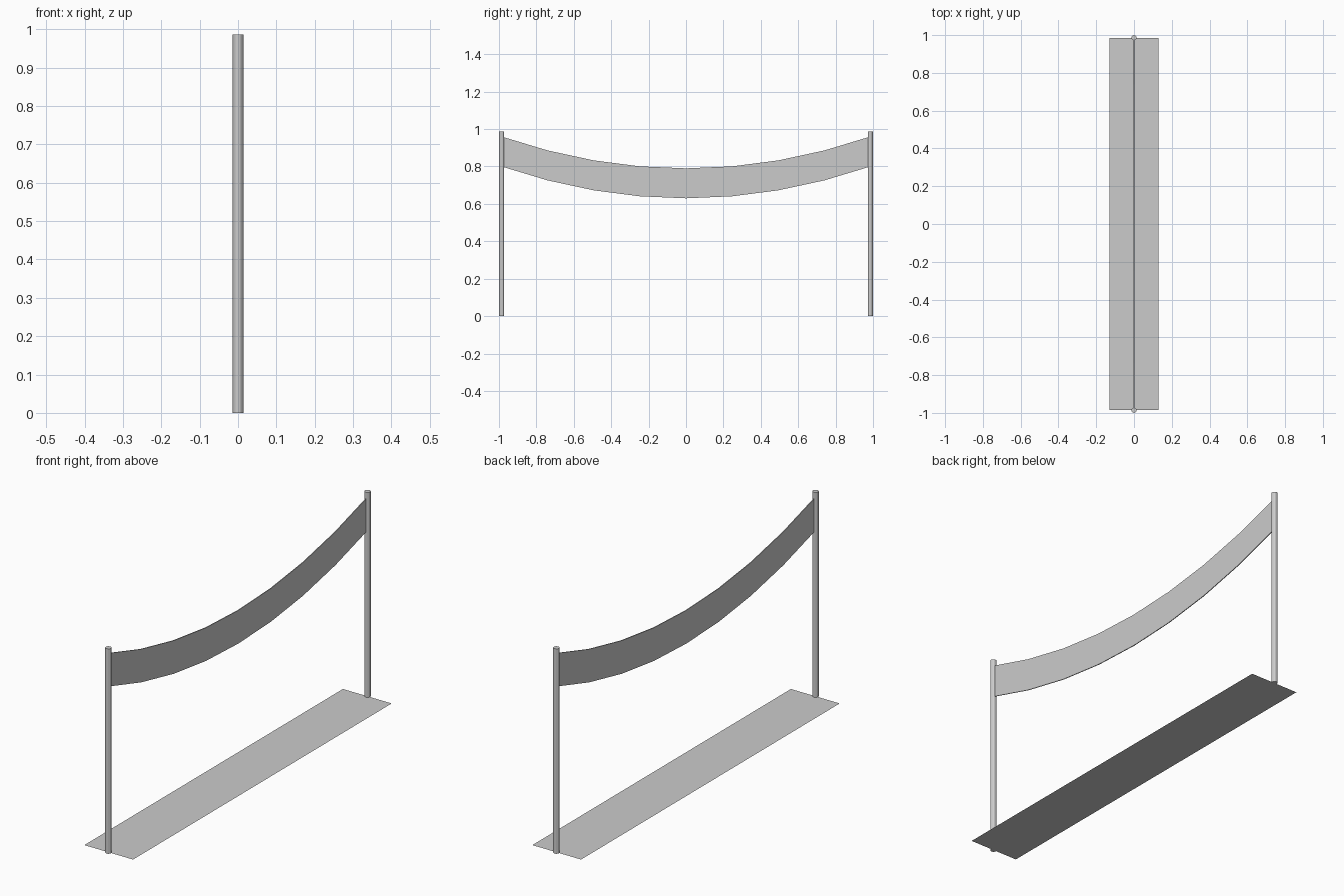
import bpy

if "Cube" in bpy.data.objects:
    bpy.data.objects.remove(bpy.data.objects["Cube"])

POST_Y = 0.986
POST_H = 0.987
SEGMENTS = 8


def mesh_object(name, verts, faces):
    mesh = bpy.data.meshes.new(name)
    mesh.from_pydata(verts, [], faces)
    obj = bpy.data.objects.new(name, mesh)
    bpy.context.collection.objects.link(obj)
    return obj


# Two round posts
for name, side in (("front_post", -1), ("back_post", 1)):
    bpy.ops.mesh.primitive_cylinder_add(vertices=12, radius=0.014, depth=POST_H,
                                        location=(0, side * POST_Y, POST_H / 2))
    bpy.context.object.name = name

# Sagging banner strip between the posts
verts, faces = [], []
for i in range(SEGMENTS + 1):
    t = 2 * i / SEGMENTS - 1
    z = 0.63 + 0.17 * t * t
    verts += [(0, t * POST_Y, z), (0, t * POST_Y, z + 0.16)]
    if i:
        a = 2 * i - 2
        faces.append((a, a + 2, a + 3, a + 1))
banner = mesh_object("banner", verts, faces)
cloth = banner.modifiers.new("thickness", 'SOLIDIFY')
cloth.thickness = 0.004
cloth.offset = 0

# Flat strip on the floor
w, l = 0.13, 0.984
mesh_object("floor_strip", [(-w, -l, 0), (w, -l, 0), (w, l, 0), (-w, l, 0)],
            [(0, 1, 2, 3)])
